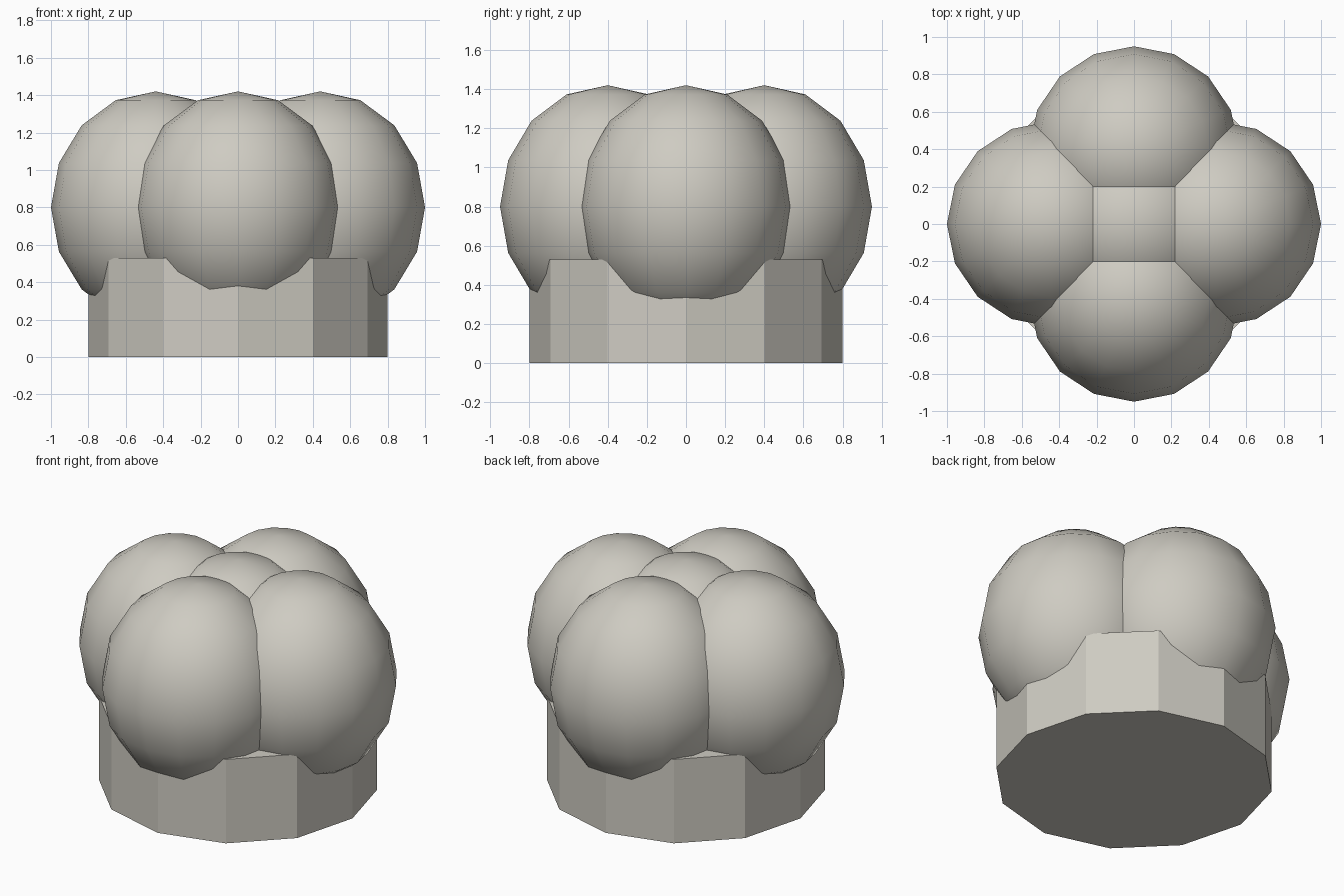
import bpy

if "Cube" in bpy.data.objects:
    bpy.data.objects.remove(bpy.data.objects["Cube"], do_unlink=True)

# Single warm grey material
COLOUR = (0.62, 0.60, 0.54, 1.0)
stone = bpy.data.materials.new("warm_grey")
stone.use_nodes = True
stone.diffuse_color = COLOUR
stone.node_tree.nodes["Principled BSDF"].inputs["Base Color"].default_value = COLOUR

BASE_RADIUS, BASE_HEIGHT = 0.8, 0.53
LOBE_RADII = (0.56, 0.55, 0.62)
LOBE_Z = 0.8
SPREAD_X, SPREAD_Y = 0.44, 0.40


def add_lobe(name, x, y):
    """Low-poly smooth ellipsoid with a vertical pole."""
    bpy.ops.mesh.primitive_uv_sphere_add(segments=16, ring_count=8, radius=1,
                                         location=(x, y, LOBE_Z))
    lobe = bpy.context.object
    lobe.name = name
    lobe.scale = LOBE_RADII
    bpy.ops.object.transform_apply(location=False, rotation=False, scale=True)
    bpy.ops.object.shade_smooth()
    lobe.data.materials.append(stone)


# Twelve-sided flat base
bpy.ops.mesh.primitive_cylinder_add(vertices=12, radius=BASE_RADIUS, depth=BASE_HEIGHT,
                                    location=(0, 0, BASE_HEIGHT / 2))
base = bpy.context.object
base.name = "base"
base.data.materials.append(stone)

# Centre lobe with four lobes around it
add_lobe("centre_lobe", 0, 0)
for side, sign in (("left", 1), ("right", -1)):
    add_lobe(side + "_lobe", sign * SPREAD_X, 0)
for side, sign in (("back", 1), ("front", -1)):
    add_lobe(side + "_lobe", 0, sign * SPREAD_Y)
